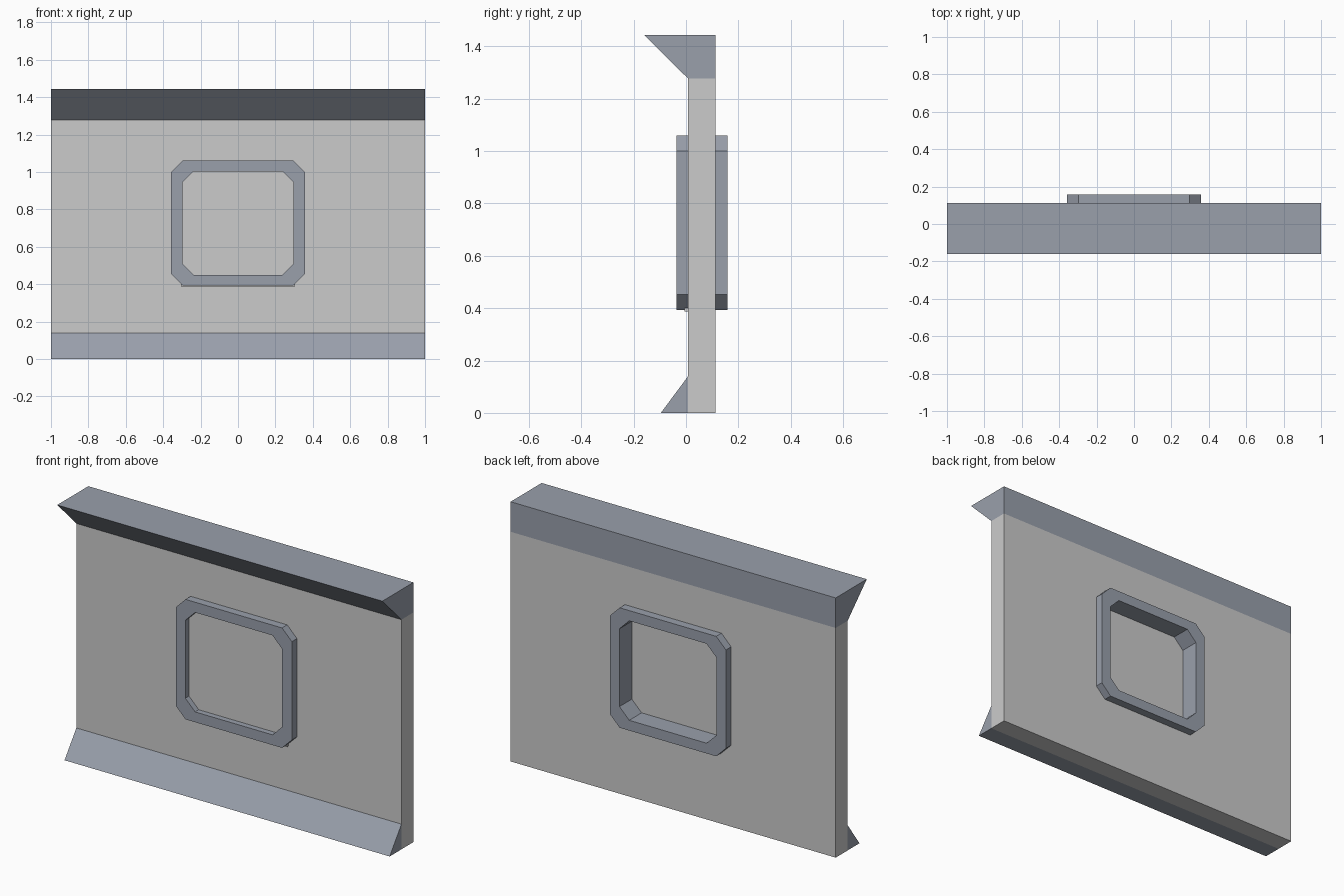
import bpy, bmesh

if "Cube" in bpy.data.objects:
    bpy.data.objects.remove(bpy.data.objects["Cube"])

trim = bpy.data.materials.new("trim_blue_grey")
trim.diffuse_color = (0.32, 0.35, 0.41, 1)
trim.use_nodes = True
trim.node_tree.nodes["Principled BSDF"].inputs["Base Color"].default_value = trim.diffuse_color


def finish(name, bm, mat=None):
    bmesh.ops.recalc_face_normals(bm, faces=bm.faces)
    mesh = bpy.data.meshes.new(name)
    bm.to_mesh(mesh)
    bm.free()
    obj = bpy.data.objects.new(name, mesh)
    bpy.context.collection.objects.link(obj)
    if mat:
        mesh.materials.append(mat)
    return obj


def prism(name, start, end, mat=None):
    """Solid between two matching loops of points."""
    bm = bmesh.new()
    a = [bm.verts.new(p) for p in start]
    b = [bm.verts.new(p) for p in end]
    bm.faces.new(a)
    bm.faces.new(b)
    for i in range(len(a)):
        j = (i + 1) % len(a)
        bm.faces.new((a[i], a[j], b[j], b[i]))
    return finish(name, bm, mat)


def along_x(name, profile, mat=None):
    return prism(name, *[[(x, y, z) for y, z in profile] for x in (-1, 1)], mat)


def box(name, x0, x1, y0, y1, z0, z1):
    return prism(name, *[[(x0, y, z0), (x1, y, z0), (x1, y, z1), (x0, y, z1)]
                         for y in (y0, y1)])


def octagon(w, z0, z1, c, y):
    """Rectangle with cut corners, in the plane y."""
    return [(-w + c, y, z0), (w - c, y, z0), (w, y, z0 + c), (w, y, z1 - c),
            (w - c, y, z1), (-w + c, y, z1), (-w, y, z1 - c), (-w, y, z0 + c)]


# wall panel with a window opening
wall = box("wall", -1, 1, 0.008, 0.113, 0, 1.277)
cutter = prism("window_cutter", octagon(0.33, 0.42, 1.03, 0.06, -0.3),
               octagon(0.33, 0.42, 1.03, 0.06, 0.3))
cutter.hide_render = True
mod = wall.modifiers.new("window_opening", 'BOOLEAN')
mod.operation = 'DIFFERENCE'
mod.solver = 'EXACT'
mod.object = cutter
bpy.context.view_layer.objects.active = wall
bpy.ops.object.modifier_apply(modifier=mod.name)
bpy.data.objects.remove(cutter)

# cornice and skirting
along_x("top_cornice", [(-0.16, 1.444), (0.113, 1.444), (0.113, 1.277), (0.008, 1.277)], trim)
along_x("base_skirting", [(-0.096, 0), (0.008, 0), (0.008, 0.14)], trim)

# window frame: octagonal ring through the wall
bm = bmesh.new()
loops = [[bm.verts.new(p) for p in pts] for pts in (
    octagon(0.357, 0.393, 1.06, 0.06, -0.037), octagon(0.357, 0.393, 1.06, 0.06, 0.159),
    octagon(0.298, 0.45, 1.003, 0.06, 0.159), octagon(0.298, 0.45, 1.003, 0.06, -0.037))]
for k in range(4):
    a, b = loops[k], loops[(k + 1) % 4]
    for i in range(8):
        j = (i + 1) % 8
        bm.faces.new((a[i], a[j], b[j], b[i]))
finish("window_frame", bm, trim)

# window pane inside the frame
box("window_pane", -0.305, 0.305, -0.005, 0.05, 0.388, 1.03)
